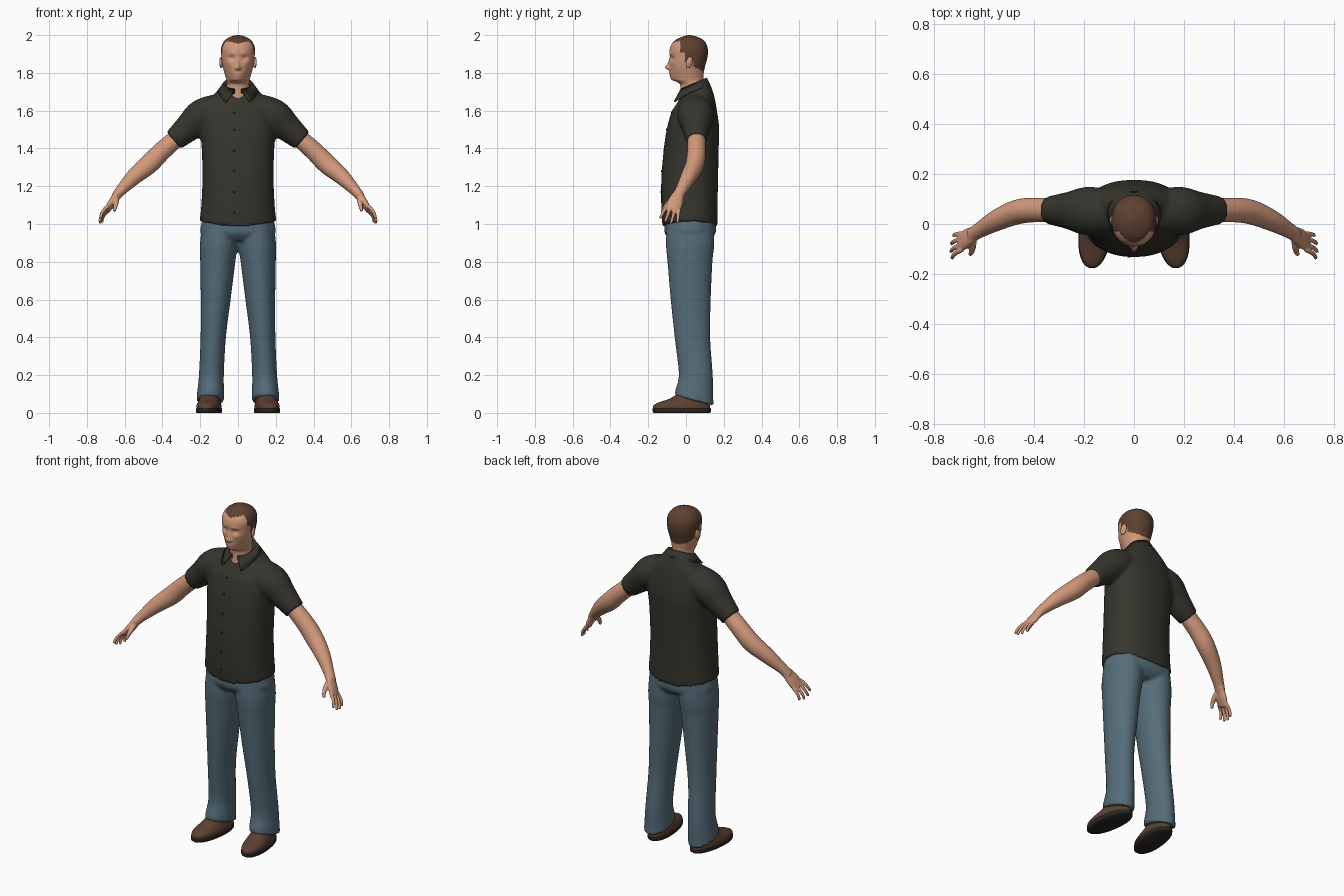
import bpy, bmesh
from math import sin, cos, pi, exp
from mathutils import Vector, Matrix

if "Cube" in bpy.data.objects:
    bpy.data.objects.remove(bpy.data.objects["Cube"])


def material(name, rgb):
    m = bpy.data.materials.new(name)
    m.use_nodes = True
    m.diffuse_color = (*rgb, 1)
    m.node_tree.nodes["Principled BSDF"].inputs["Base Color"].default_value = (*rgb, 1)
    return m


SKIN = material("skin", (0.65, 0.32, 0.20))
HAIR = material("brown_hair", (0.11, 0.053, 0.032))
SHIRT = material("dark_olive_cloth", (0.036, 0.035, 0.026))
DENIM = material("blue_denim", (0.092, 0.153, 0.19))
LEATHER = material("brown_leather", (0.105, 0.05, 0.03))
SOLE = material("black_rubber", (0.02, 0.019, 0.016))


def spline(rows, steps=5):
    """Catmull-Rom interpolation of rows of numbers."""
    rows = [Vector(r) for r in rows]
    out = []
    for i in range(len(rows) - 1):
        a, b = rows[max(i - 1, 0)], rows[i]
        c, d = rows[i + 1], rows[min(i + 2, len(rows) - 1)]
        for k in range(steps):
            t = k / steps
            out.append(b + (c - a) * (t / 2) + (a * 2 - b * 5 + c * 4 - d) * (t * t / 2)
                       + (b * 3 - a - c * 3 + d) * (t ** 3 / 2))
    return out + [rows[-1]]


def skin_rings(bm, rings):
    """Bridge closed loops of points and cap both ends."""
    loops = [[bm.verts.new(p) for p in ring] for ring in rings]
    n = len(loops[0])
    for lo, hi in zip(loops, loops[1:]):
        for i in range(n):
            bm.faces.new((lo[i], lo[(i + 1) % n], hi[(i + 1) % n], hi[i]))
    bm.faces.new(loops[0])
    bm.faces.new(loops[-1])


def level_ring(z, cx, cy, rx, ry, power=2.0, n=48):
    ring = []
    for i in range(n):
        c, s = cos(2 * pi * i / n), sin(2 * pi * i / n)
        f = (abs(c) ** power + abs(s) ** power) ** (-1 / power)
        ring.append(Vector((cx + rx * c * f, cy + ry * s * f, z)))
    return ring


def tube(bm, path, ref, side=1, n=20):
    """Sweep an ellipse along rows of x, y, z, radius along ref, other radius."""
    rows = spline(path, 4)
    pts = [Vector(r[:3]) for r in rows]
    rings = []
    for i, p in enumerate(pts):
        t = (pts[min(i + 1, len(pts) - 1)] - pts[max(i - 1, 0)]).normalized()
        u = (ref - t * ref.dot(t)).normalized()
        v = t.cross(u)
        ring = [p + u * rows[i][3] * cos(2 * pi * k / n) + v * rows[i][4] * sin(2 * pi * k / n)
                for k in range(n)]
        rings.append([Vector((q.x * side, q.y, q.z)) for q in ring])
    skin_rings(bm, rings)


def finish(name, bm, mats, voxel=0, mirror=False, smooth=3):
    bmesh.ops.recalc_face_normals(bm, faces=bm.faces)
    for f in bm.faces:
        f.smooth = True
    me = bpy.data.meshes.new(name)
    bm.to_mesh(me)
    bm.free()
    ob = bpy.data.objects.new(name, me)
    bpy.context.collection.objects.link(ob)
    for m in mats:
        me.materials.append(m)
    if voxel:
        r = ob.modifiers.new("blend", "REMESH")
        r.mode, r.voxel_size, r.use_smooth_shade = "VOXEL", voxel, True
        s = ob.modifiers.new("soften", "SMOOTH")
        s.factor, s.iterations = 0.5, smooth
    if mirror:
        ob.modifiers.new("mirror", "MIRROR").use_mirror_merge = False
    return ob


Y = Vector((0, 1, 0))

# Shirt: torso with curved hem and slanted neckline, plus two sleeves
torso = spline([(0.995, 0, .021, .203, .146), (1.1, 0, .018, .194, .149), (1.25, 0, .02, .188, .15),
                (1.4, 0, .028, .192, .145), (1.5, 0, .037, .2, .139), (1.58, 0, .043, .2, .124),
                (1.64, 0, .048, .175, .106), (1.69, 0, .05, .118, .086), (1.73, 0, .045, .078, .07)])
bm = bmesh.new()
rings = []
for r in torso:
    ring = level_ring(*r, power=2.3)
    for p in ring:
        low = max(0, 1 - (r[0] - 0.995) / 0.1)
        high = max(0, (r[0] - 1.6) / 0.13)
        p.z += low * (0.03 * (p.x / 0.2) ** 2 - 0.01) + high * 0.5 * (p.y - r[2])
    rings.append(ring)
skin_rings(bm, rings)
for side in (1, -1):
    tube(bm, [(.07, .05, 1.615, .085, .08), (.185, .052, 1.575, .097, .09), (.26, .054, 1.512, .075, .075),
              (.34, .055, 1.442, .056, .058)], Y, side, 32)
finish("shirt", bm, [SHIRT], voxel=0.01)

# Collar: folded strip around the neck, open in front
bm = bmesh.new()
strip = []
for i in range(41):
    a = -pi / 2 + 0.22 + (2 * pi - 0.44) * i / 40
    c, s = cos(a), sin(a)
    f = max(0, -s) ** 3
    top = 1.745 + 0.03 * s
    strip.append([bm.verts.new(p) for p in (
        (.066 * c, .038 + .062 * s, top - .035), (.078 * c, .04 + .07 * s, top),
        (.108 * c + (.04 * f if c > 0 else -.04 * f), .045 + (.085 + .03 * f) * s, top - .04 - .03 * f))])
for a, b in zip(strip, strip[1:]):
    for k in range(2):
        bm.faces.new((a[k], b[k], b[k + 1], a[k + 1]))
collar = finish("collar", bm, [SHIRT])
collar.modifiers.new("cloth", "SOLIDIFY").thickness = 0.006

# Buttons along the shirt front
bm = bmesh.new()
for z in (1.06, 1.17, 1.28, 1.39, 1.5, 1.59):
    row = min(torso, key=lambda r: abs(r[0] - z))
    place = Matrix.Translation((-0.02, row[2] - row[4], z)) @ Matrix.Rotation(pi / 2, 4, "X")
    bmesh.ops.create_cone(bm, cap_ends=True, segments=12, radius1=.006, radius2=.006, depth=.006, matrix=place)
finish("buttons", bm, [SOLE])

# Jeans: hips and two flared legs
bm = bmesh.new()
skin_rings(bm, [level_ring(*r, power=2.3) for r in spline(
    [(1.07, 0, .022, .178, .128), (1.0, 0, .022, .194, .136), (.95, 0, .022, .196, .134), (.91, 0, .022, .14, .1)])])
for side in (1, -1):
    rings = []
    for r in spline([(1.04, .095, .023, .088, .122), (.9, .101, .022, .1, .128), (.8, .107, .021, .093, .119),
                     (.6, .118, .025, .079, .106), (.4, .131, .034, .067, .094), (.2, .141, .052, .066, .09),
                     (.1, .145, .044, .072, .1), (.065, .146, .044, .073, .103)]):
        ring = level_ring(*r)
        for p in ring:
            p.z -= max(0, 1 - r[0] / 0.25) * 0.35 * (p.y - r[2])
            p.x *= side
        rings.append(ring)
    skin_rings(bm, rings)
finish("jeans", bm, [DENIM], voxel=0.009)

# Shoes: leather upper over a dark sole, toes turned out
for name, mat, rows in (
        ("shoe_uppers", LEATHER, [(.018, 0, -.023, .063, .153), (.04, 0, -.023, .063, .15), (.056, 0, -.012, .058, .132),
                                  (.075, 0, .012, .052, .1), (.11, 0, .04, .044, .066)]),
        ("shoe_soles", SOLE, [(0, 0, -.022, .062, .15), (.006, 0, -.022, .066, .155), (.022, 0, -.022, .066, .156)])):
    bm = bmesh.new()
    skin_rings(bm, [level_ring(*r, power=2.2) for r in spline(rows, 3)])
    bmesh.ops.transform(bm, verts=bm.verts,
                        matrix=Matrix.Translation((.151, 0, 0)) @ Matrix.Rotation(0.12, 4, "Z"))
    finish(name, bm, [mat], mirror=True)

# Arms with palm, fingers and thumb
bm = bmesh.new()
tube(bm, [(.29, .055, 1.485, .046, .046), (.4, .056, 1.388, .049, .05), (.47, .047, 1.318, .049, .052),
          (.55, .014, 1.25, .042, .043), (.62, -.026, 1.178, .031, .029), (.65, -.046, 1.142, .03, .024)], Y, n=28)
width = Vector((0, -.93, .37))
tube(bm, [(.628, -.032, 1.165, .029, .024), (.65, -.046, 1.14, .036, .02), (.672, -.06, 1.105, .042, .019),
          (.694, -.075, 1.072, .038, .014)], width)
for k, length in ((-.034, .75), (-.012, .95), (.012, 1), (.034, .9)):
    base = Vector((.686, -.07, 1.085)) + width * k
    path = []
    for t, bend in ((0, 0), (.35, .008), (.7, .006), (1, -.004)):
        p = base + Vector((.05, -.026, -.08)) * t * length + Vector((bend, 0, 0)) + width * k * t * .4
        path.append((*p, .0105 - .003 * t, .0105 - .003 * t))
    tube(bm, path, width, n=12)
tube(bm, [(.645, -.058, 1.14, .016, .016), (.645, -.09, 1.115, .014, .014), (.65, -.112, 1.09, .011, .011),
          (.655, -.122, 1.068, .008, .008)], Vector((1, 0, 0)), n=12)
finish("arms", bm, [SKIN], voxel=0.0045, mirror=True, smooth=2)

# Head and neck: rows of height, front, back, half width; bumps sculpt the face
bumps = [(0, 1.828, .012, .012, .022), (0, 1.85, .008, .022, .010), (.012, 1.824, .007, .008, .006),
         (.034, 1.878, .015, .011, -.011), (.03, 1.903, .022, .008, .004), (0, 1.797, .02, .005, .006),
         (0, 1.784, .017, .005, .005), (0, 1.766, .02, .010, .004), (.045, 1.85, .016, .014, .004)]
bm = bmesh.new()
rings = []
for z, front, back, rx in spline(
        [(1.65, -.035, .1, .066), (1.73, -.03, .096, .06), (1.75, -.045, .093, .06), (1.765, -.074, .092, .062),
         (1.8, -.085, .094, .072), (1.84, -.087, .102, .082), (1.88, -.085, .113, .087), (1.92, -.087, .116, .09),
         (1.95, -.077, .109, .084), (1.975, -.054, .09, .067), (1.992, -.018, .056, .038), (2.0, .012, .026, .007)], 6):
    ring = level_ring(z, 0, (front + back) / 2, rx, (back - front) / 2, 2.15, 96)
    for p in ring:
        ahead = max(0, -p.y / 0.09)
        p.x *= 1 - ahead * max(0, min(.3, (1.87 - z) * 3))
        if p.y < 0:
            p.y -= sum(h * exp(-((abs(p.x) - x) / sx) ** 2 - ((z - bz) / sz) ** 2)
                       for x, bz, sx, sz, h in bumps)
    rings.append(ring)
skin_rings(bm, rings)


def hairline(x, y):
    if y < -.03:
        return 1.953 + .3 * abs(x)
    if y < -.005:
        return 1.905
    return 1.862 if y < .04 else 1.835 - .5 * (y - .04)


for f in bm.faces:
    c = f.calc_center_median()
    f.material_index = int(c.z > hairline(c.x, c.y))
finish("head", bm, [SKIN, HAIR])

# Ears
bm = bmesh.new()
bmesh.ops.create_uvsphere(bm, u_segments=20, v_segments=12, radius=1, matrix=Matrix.Translation((.089, .017, 1.855))
                          @ Matrix.Rotation(-.25, 4, "X") @ Matrix.Rotation(.3, 4, "Z")
                          @ Matrix.Diagonal((.009, .018, .031, 1)))
finish("ears", bm, [SKIN], mirror=True)
